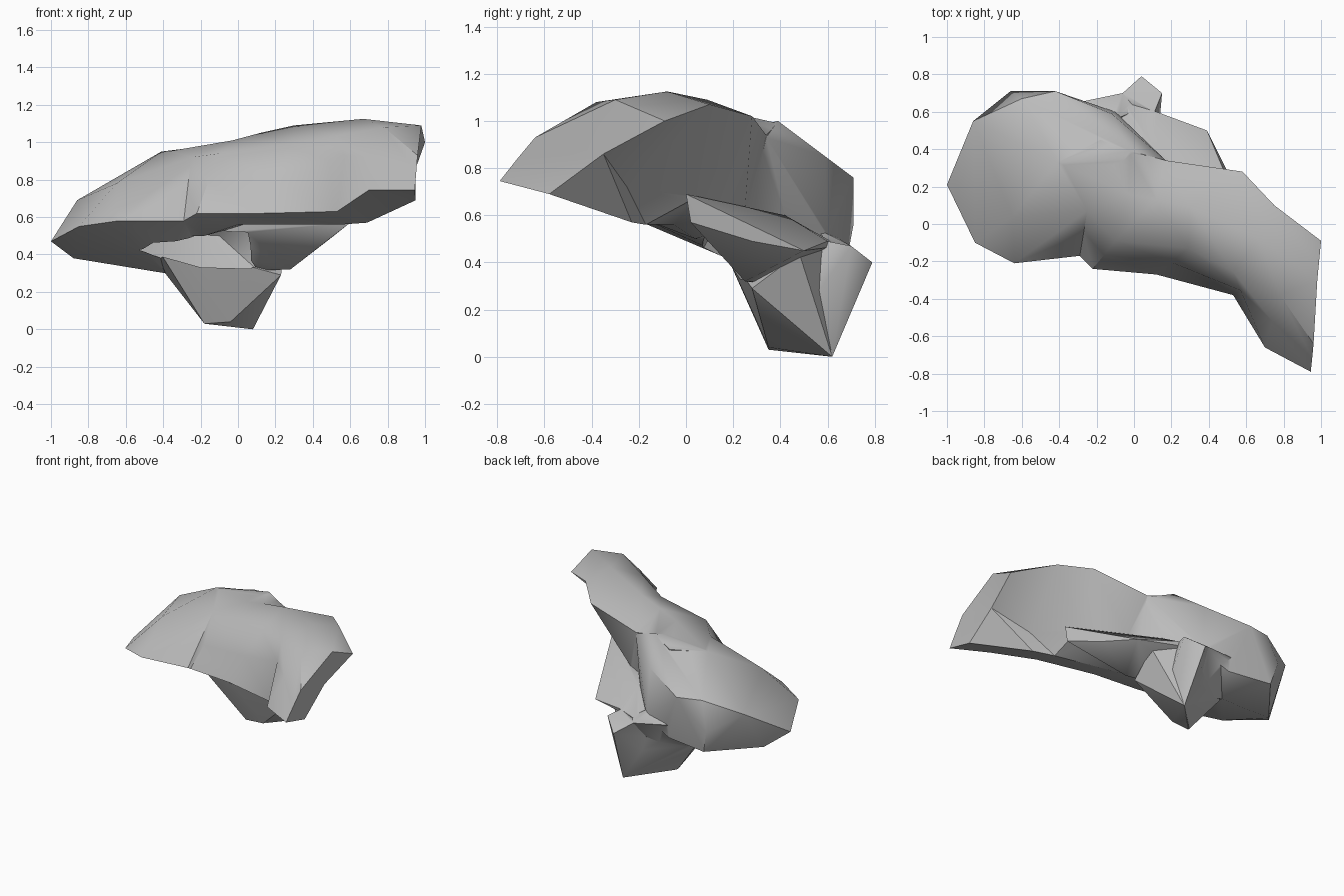
import bpy, bmesh, math

grey = bpy.data.materials.new("mid_grey")
grey.diffuse_color = (0.5, 0.5, 0.5, 1)


def make(name, bm):
    bmesh.ops.recalc_face_normals(bm, faces=bm.faces)
    mesh = bpy.data.meshes.new(name)
    bm.to_mesh(mesh)
    bm.free()
    mesh.materials.append(grey)
    ob = bpy.data.objects.new(name, mesh)
    bpy.context.collection.objects.link(ob)
    return ob


def hull(name, points):
    """Faceted solid wrapped around a few corner points."""
    bm = bmesh.new()
    for p in points:
        bm.verts.new(p)
    bmesh.ops.convex_hull(bm, input=bm.verts[:])
    loose = [v for v in bm.verts if not v.link_faces]
    bmesh.ops.delete(bm, geom=loose, context='VERTS')
    return make(name, bm)


def loft(name, rings, hub=5, flip=2):
    """Skin matching cross-sections; caps fan from the hub corner, one strip flips its diagonal."""
    bm = bmesh.new()
    rows = [[bm.verts.new(p) for p in r] for r in rings]
    n = len(rows[0])
    for a, b in zip(rows, rows[1:]):
        for i in range(n):
            j = (i + 1) % n
            if i == flip:
                tris = (a[i], a[j], b[j]), (a[i], b[j], b[i])
            else:
                tris = (a[i], a[j], b[i]), (a[j], b[j], b[i])
            for t in tris:
                bm.faces.new(t)
    for r in (rows[0], rows[-1]):
        for k in range(1, n - 1):
            bm.faces.new((r[hub], r[(hub + k) % n], r[(hub + k + 1) % n]))
    return make(name, bm)


def combine(base, other, operation):
    """Join or carve, then drop the helper."""
    other.hide_render = True
    mod = base.modifiers.new(operation, 'BOOLEAN')
    mod.operation = operation
    mod.solver = 'EXACT'
    mod.use_self = True
    mod.object = other
    bpy.context.view_layer.objects.active = base
    bpy.ops.object.modifier_apply(modifier=mod.name)
    bpy.data.objects.remove(other)


# Swept band: front rim, front middle, front ridge, crest, back edge, back foot, underside
band = loft("swept_shell", [
    [(-.29, -.17, .58), (-.27, -.05, .75), (-.25, .07, .92), (-.41, .33, .945),
     (-.18, .45, .95), (-.20, .44, .60), (-.30, .06, .50)],
    [(-.22, -.24, .62), (-.16, -.165, .785), (-.10, -.09, .94), (-.03, .16, 1.01),
     (-.02, .39, .99), (.00, .35, .60), (-.18, .04, .50)],
    [(.12, -.27, .62), (.20, -.205, .81), (.29, -.13, .99), (.12, .13, 1.05),
     (.17, .34, .94), (.27, .25, .62), (.00, -.05, .56)],
    [(.53, -.38, .63), (.57, -.355, .93), (.53, -.255, 1.035), (.30, .09, 1.09),
     (.58, .28, 1.02), (.52, .05, .68), (.55, -.17, .56)],
    [(.70, -.66, .745), (.74, -.52, .92), (.78, -.38, 1.08), (.67, -.08, 1.125),
     (.75, .10, 1.07), (.70, -.25, .72), (.69, -.23, .57)],
    [(.945, -.79, .745), (.953, -.715, .84), (.96, -.64, .93), (.98, -.30, 1.09),
     (1.0, -.09, 1.0), (.95, -.35, .86), (.95, -.58, .69)],
])

# Large rounded lobe on the left
lobe = hull("rounded_lobe", [
    (-1.0, .21, .47), (-.85, -.10, .55), (-.64, -.21, .58), (-.29, -.17, .58),
    (-.25, .05, .50), (-.65, .04, .78), (-.25, .07, .92), (-.02, .39, 1.0),
    (.17, .34, .93), (-.41, .33, .95), (-.12, .59, .85), (-.42, .71, .76),
    (-.66, .71, .56), (-.60, .67, .77), (-.86, .55, .69), (.20, .27, .62),
    (.08, .42, .60), (-.10, .60, .49), (-.62, .68, .40), (-.88, .35, .38),
    (-.56, .42, .33), (-.39, .45, .30), (-.30, .63, .40),
])

# Wing under the band
wing = hull("lower_wing", [
    (.60, .00, .69), (.60, .02, .57), (.50, .28, .49), (.39, .50, .45),
    (.28, .25, .32), (.10, .32, .32), (-.20, .35, .31), (-.39, .42, .30),
    (-.48, .13, .49), (.12, .60, .49), (.10, .42, .60), (-.05, .65, .47),
])

# Foot narrowing to the ground
foot = hull("foot", [
    (.23, .28, .29), (.14, .47, .15), (.08, .62, .00), (-.18, .35, .03),
    (-.04, .35, .04), (-.39, .43, .30), (.25, .48, .44), (.10, .58, .47),
    (-.05, .65, .46), (.10, .31, .33), (-.46, .15, .48),
])

# Pointed tail at the back
tail = hull("back_tail", [
    (.04, .79, .40), (.15, .70, .47), (.11, .60, .49), (.13, .47, .15),
    (.08, .62, .00), (-.06, .70, .47), (-.18, .36, .03), (.05, .5, .45),
])

# Small shoulder joining the tail to the lobe
shoulder = hull("tail_shoulder", [
    (-.30, .65, .50), (-.06, .70, .47), (-.10, .56, .54), (-.39, .45, .30),
    (.04, .62, .45), (-.10, .50, .20),
])

for part in (lobe, wing, foot, tail, shoulder):
    combine(band, part, 'UNION')

# Hollow behind the front rim
hollow = hull("hollow_cutter", [
    (-.52, .09, .49), (-.15, .07, .50), (.05, .08, .51), (-.66, .22, .45),
    (-.20, .31, .32), (.10, .28, .32), (-.20, .02, .36), (-.45, .25, .66),
    (.08, .20, .70), (-.45, .45, .52), (-.10, .47, .50), (.12, .30, .52),
])
combine(band, hollow, 'DIFFERENCE')

bpy.ops.object.select_all(action='DESELECT')
band.select_set(True)
bpy.context.view_layer.objects.active = band
bpy.ops.object.shade_smooth_by_angle(angle=math.radians(40))
